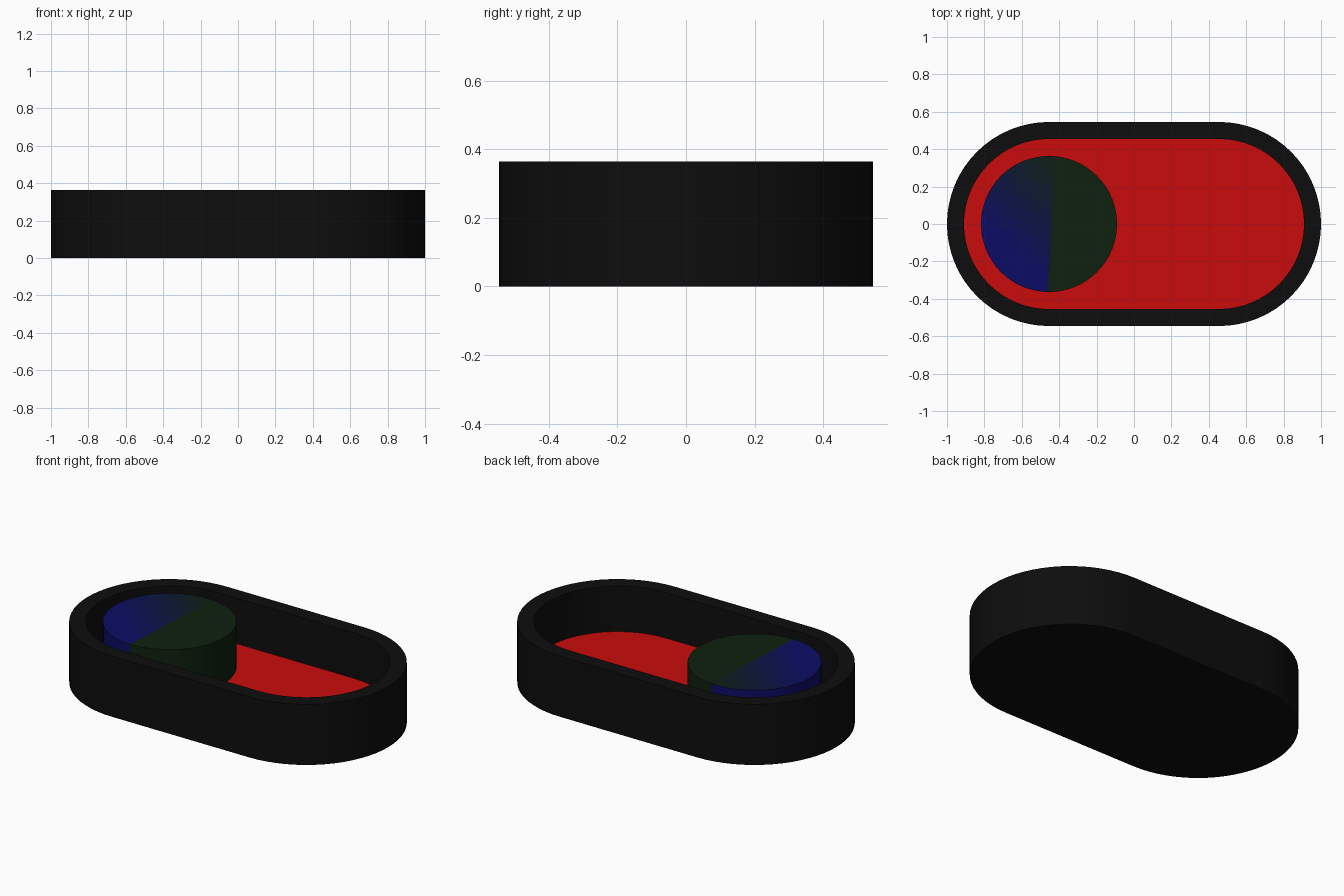
import bpy, bmesh, math
from mathutils import Vector

if "Cube" in bpy.data.objects:
    bpy.data.objects.remove(bpy.data.objects["Cube"])

U = 1 / 11                      # wall thickness, the module of the design
R_OUT, R_IN, R_KNOB = 6 * U, 5 * U, 4 * U
HALF, HEIGHT, FLOOR = 5 * U, 4 * U, U


def material(name, rgb):
    """Material from a 0-255 screen colour."""
    m = bpy.data.materials.new(name)
    lin = [c / 255 / 12.92 if c / 255 <= 0.04045
           else ((c / 255 + 0.055) / 1.055) ** 2.4 for c in rgb]
    m.diffuse_color = (*lin, 1)
    m.use_nodes = True
    m.node_tree.nodes["Principled BSDF"].inputs["Base Color"].default_value = m.diffuse_color
    return m


def finish(bm, name, mats):
    me = bpy.data.meshes.new(name)
    bmesh.ops.recalc_face_normals(bm, faces=bm.faces)
    bm.to_mesh(me)
    bm.free()
    for m in mats:
        me.materials.append(m)
    ob = bpy.data.objects.new(name, me)
    bpy.context.collection.objects.link(ob)
    bpy.ops.object.select_all(action='DESELECT')
    ob.select_set(True)
    bpy.context.view_layer.objects.active = ob
    bpy.ops.object.shade_smooth_by_angle(angle=math.radians(30))
    return ob


def stadium(bm, r, z, n=32):
    """Ring of vertices: two half circles joined by straight sides."""
    ring = []
    for side in (1, -1):
        for i in range(n + 1):
            a = -math.pi / 2 + math.pi * i / n
            ring.append(bm.verts.new((side * (HALF + r * math.cos(a)),
                                      side * r * math.sin(a), z)))
    return ring


def bridge(bm, a, b):
    for i in range(len(a)):
        j = (i + 1) % len(a)
        bm.faces.new((a[i], a[j], b[j], b[i]))


# Housing: outer wall, rim, inner wall and underside
bm = bmesh.new()
rings = [stadium(bm, r, z) for r, z in
         ((R_OUT, 0), (R_OUT, HEIGHT), (R_IN, HEIGHT), (R_IN, FLOOR))]
for a, b in zip(rings, rings[1:]):
    bridge(bm, a, b)
bm.faces.new(rings[0][::-1])
finish(bm, "housing", [material("black", (13, 13, 13))])

# Red floor of the recess
bm = bmesh.new()
bm.faces.new(stadium(bm, R_IN, FLOOR))
finish(bm, "recess_floor", [material("red", (202, 12, 12))])

# Round sliding knob
bm = bmesh.new()
bmesh.ops.create_cone(bm, cap_ends=True, segments=64, radius1=R_KNOB,
                      radius2=R_KNOB, depth=HEIGHT - FLOOR)


def cut(co, normal):
    bmesh.ops.bisect_plane(bm, geom=bm.verts[:] + bm.edges[:] + bm.faces[:],
                           plane_co=co, plane_no=normal, dist=1e-5)


# Split into a green half and a blue half whose top fades to green at the back
split_co, split_no = Vector((0.015, 0, 0)), Vector((1, -0.06, 0)).normalized()
cut(split_co, split_no)
BANDS = 12
for k in range(1, BANDS):
    d = (2 * k / BANDS - 1) * R_KNOB / 2
    cut((d, d, 0), (1, 1, 0))
blue, green = Vector((12, 12, 102)), Vector((14, 33, 14))
bm.normal_update()
for f in bm.faces:
    c = f.calc_center_median()
    t = (c.x + c.y + R_KNOB) / (2 * R_KNOB)
    band = min(max(int(t * BANDS), 0), BANDS - 1) if f.normal.z > 0.5 else 0
    f.material_index = BANDS if (c - split_co).dot(split_no) > 0 else band
mats = [material(f"blue_fade_{k}", blue.lerp(green, k / BANDS))
        for k in range(BANDS)] + [material("green", green)]
knob = finish(bm, "knob", mats)
knob.location = (-HALF, 0, (HEIGHT + FLOOR) / 2)
